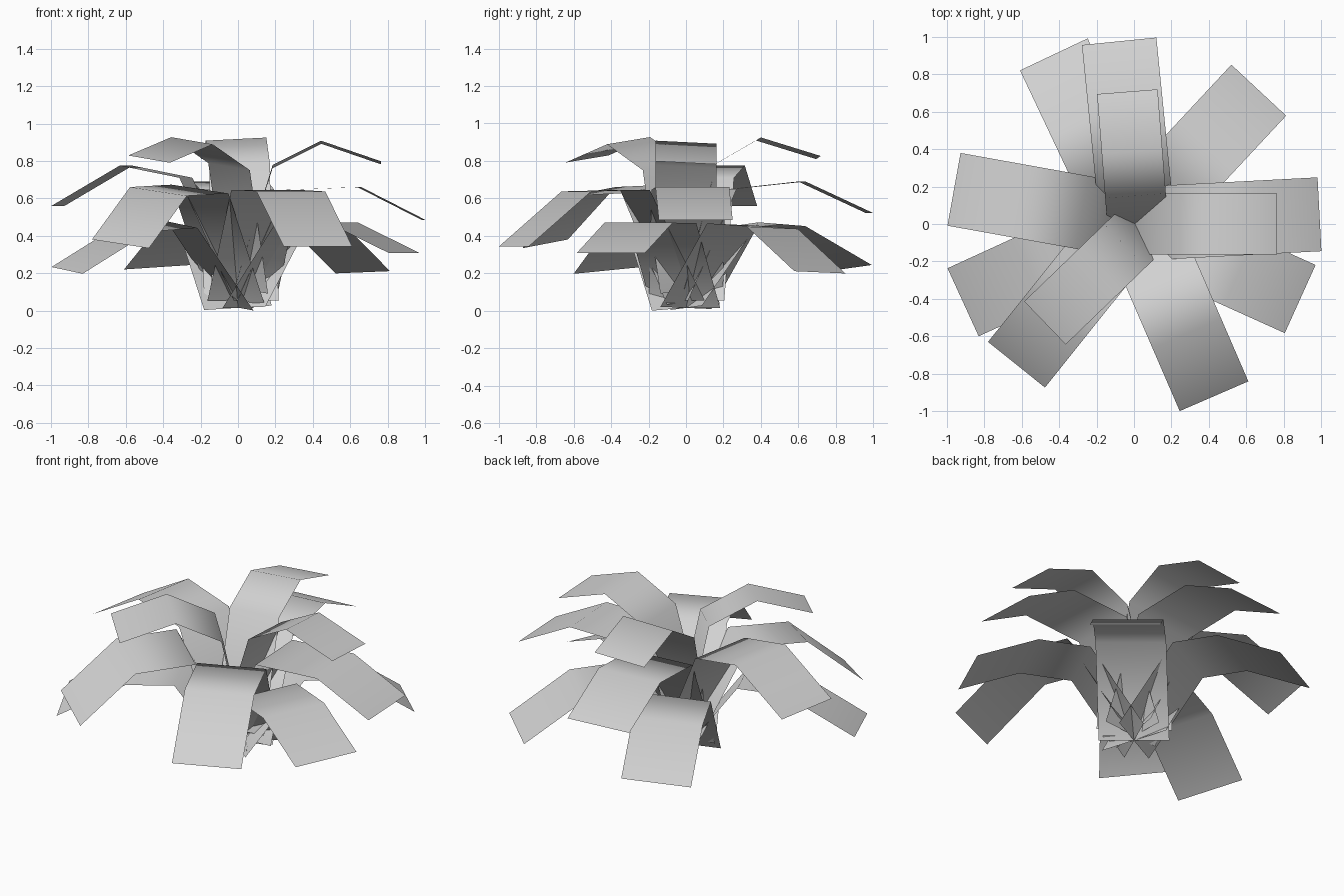
import bpy
import bmesh
from math import radians, sin, cos
from mathutils import Vector

cube = bpy.data.objects.get("Cube")
if cube:
    bpy.data.objects.remove(cube)

# One plain grey for the whole plant
grey = bpy.data.materials.new("leaf_grey")
grey.use_nodes = True
colour = (0.64, 0.64, 0.64, 1)
grey.diffuse_color = colour
grey.node_tree.nodes["Principled BSDF"].inputs["Base Color"].default_value = colour


def make_leaf(name, angle, width, profile, shift=0.0, roll=0.0):
    """Bent strip: profile holds (distance from centre, height) pairs."""
    a = radians(angle)
    out = Vector((cos(a), sin(a), 0))
    side = Vector((-sin(a), cos(a), 0))
    bm = bmesh.new()
    rows = []
    for r, z in profile:
        row = []
        for s in (-width / 2, width / 2):
            co = out * r + side * (s + shift)
            co.z = max(0, z + roll * s)
            row.append(bm.verts.new(co))
        rows.append(row)
    for lo, hi in zip(rows, rows[1:]):
        bm.faces.new((lo[0], hi[0], hi[1], lo[1]))
    mesh = bpy.data.meshes.new(name)
    bm.to_mesh(mesh)
    bm.free()
    mesh.materials.append(grey)
    for p in mesh.polygons:
        p.use_smooth = True
    obj = bpy.data.objects.new(name, mesh)
    bpy.context.collection.objects.link(obj)


# Base points of the three rings: distance from centre, height
high = (-0.02, 0.11)
mid = (-0.01, 0.055)
low = (0.0, 0.015)

# Top ring of narrow leaves
make_leaf("upper_leaf_back", 94.5, 0.325, [high, (0.15, 0.78), (0.387, 0.917), (0.708, 0.818)], -0.02, -0.05)
make_leaf("upper_leaf_left", 0, 0.325, [high, (0.185, 0.77), (0.445, 0.9), (0.765, 0.79)], roll=-0.05)
make_leaf("upper_leaf_front", 224, 0.32, [high, (0.115, 0.77), (0.39, 0.908), (0.71, 0.81)], 0.05, -0.12)

# Middle ring of wide leaves
make_leaf("middle_leaf_back", 95.7, 0.4, [mid, (0.25, 0.65), (0.62, 0.69), (0.98, 0.523)], -0.018)
make_leaf("middle_leaf_left", 3, 0.395, [mid, (0.24, 0.645), (0.65, 0.66), (0.993, 0.485)])
make_leaf("middle_leaf_right", 169.8, 0.395, [mid, (0.285, 0.71), (0.61, 0.775), (0.98, 0.56)], -0.012)
make_leaf("middle_leaf_front_left", -66.6, 0.4,
          [mid, (0.31, 0.645), (0.65, 0.637), (1.015, 0.342)], 0.027)
make_leaf("middle_leaf_front_right", 231.3, 0.39,
          [mid, (0.3, 0.65), (0.655, 0.637), (0.98, 0.357)], -0.02, -0.12)

# Bottom ring of wide leaves
make_leaf("lower_leaf_back_left", 47, 0.4, [low, (0.34, 0.46), (0.63, 0.443), (0.978, 0.205)], roll=-0.03)
make_leaf("lower_leaf_back_right", 115.3, 0.4, [low, (0.335, 0.46), (0.61, 0.44), (1.003, 0.232)], roll=-0.06)
make_leaf("lower_leaf_front_right", 204.6, 0.4, [low, (0.33, 0.46), (0.61, 0.44), (1.005, 0.215)], roll=-0.09)
make_leaf("lower_leaf_front_left", -24.3, 0.4, [low, (0.31, 0.468), (0.615, 0.47), (0.975, 0.308)])
